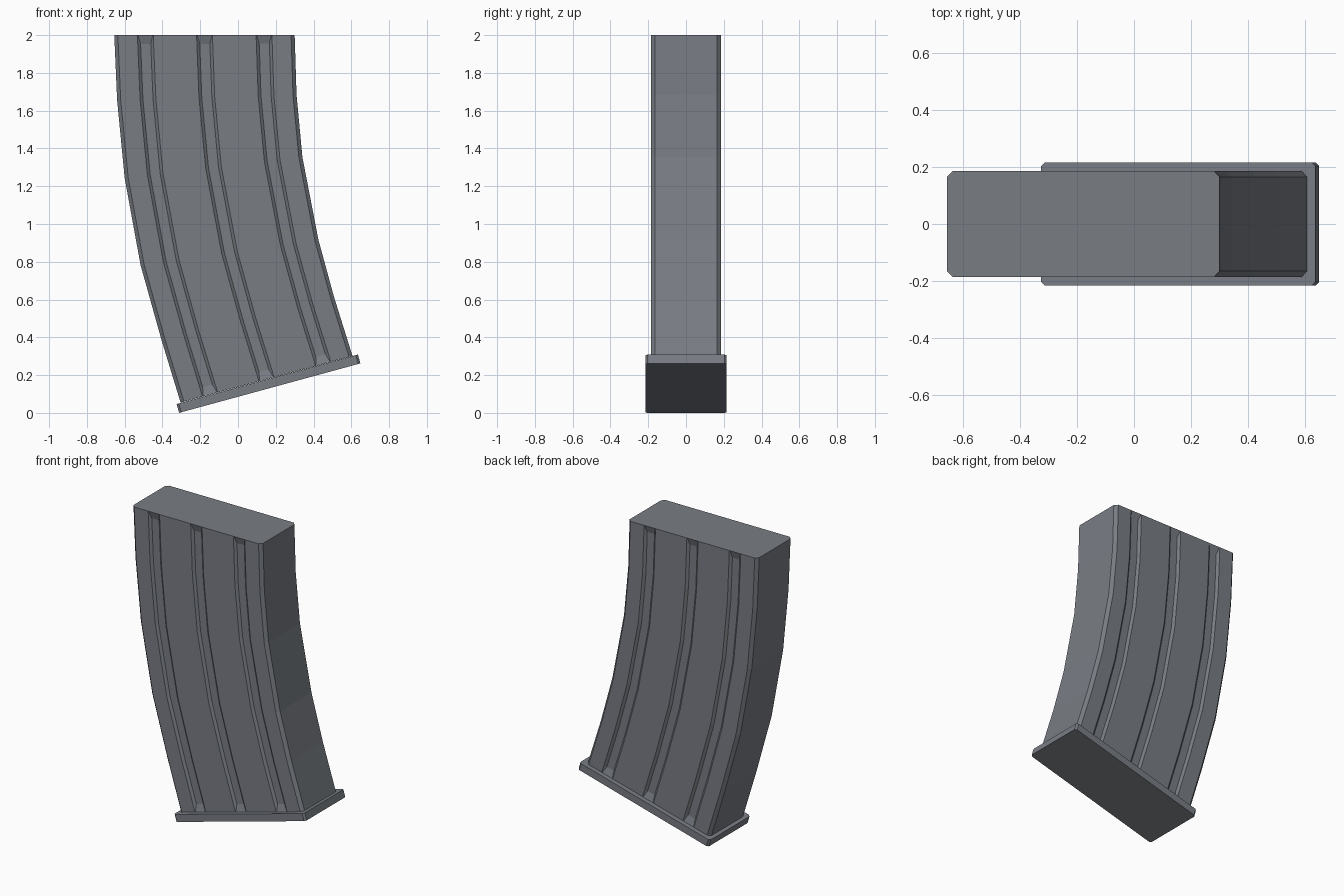
import bpy, bmesh
from mathutils import Vector

cube = bpy.data.objects.get("Cube")
if cube:
    bpy.data.objects.remove(cube)

steel = bpy.data.materials.new("gunmetal grey")
steel.use_nodes = True
color = (0.19, 0.205, 0.23, 1)
steel.diffuse_color = color
steel.node_tree.nodes["Principled BSDF"].inputs["Base Color"].default_value = color


def loft(name, rings):
    """Skin a stack of closed rings and cap both ends."""
    bm = bmesh.new()
    rows = [[bm.verts.new(p) for p in ring] for ring in rings]
    n = len(rows[0])
    for a, b in zip(rows, rows[1:]):
        for i in range(n):
            j = (i + 1) % n
            bm.faces.new((a[i], a[j], b[j], b[i]))
    bm.faces.new(rows[0])
    bm.faces.new(rows[-1])
    bmesh.ops.recalc_face_normals(bm, faces=bm.faces)
    mesh = bpy.data.meshes.new(name)
    bm.to_mesh(mesh)
    bm.free()
    mesh.materials.append(steel)
    obj = bpy.data.objects.new(name, mesh)
    bpy.context.collection.objects.link(obj)
    return obj


# Curved body: rear and front edge of each section, top to bottom
rear = [(-.655, 2), (-.64, 1.656), (-.60, 1.243), (-.516, .783), (-.405, .386), (-.304, .055)]
fore = [(.30, 2), (.31, 1.683), (.341, 1.354), (.426, .915), (.51, .608), (.606, .302)]
sections = [(Vector(a), Vector(b)) for a, b in zip(rear, fore)]


def between(k, f):
    (a, b), (c, d) = sections[k], sections[k + 1]
    return a.lerp(c, f), b.lerp(d, f)


# Extra sections where the grooves ramp up to the surface
sections = [sections[0], between(0, .14)] + sections[1:-1] + [between(4, .86), sections[-1]]

HALF, CHAMFER, DEPTH = .185, .02, .014


def body_ring(section, is_end):
    a, b = section
    wall = .003 if is_end else .016
    depth = 0 if is_end else DEPTH
    side = [(0, HALF - CHAMFER), (CHAMFER, HALF)]
    for mid in (.172, .5, .83):
        lo, hi = mid - .044, mid + .044
        side += [(lo, HALF), (lo + wall, HALF - depth), (hi - wall, HALF - depth), (hi, HALF)]
    side += [(1 - CHAMFER, HALF), (1, HALF - CHAMFER)]
    outline = [(t, -y) for t, y in side] + side[::-1]
    ring = []
    for t, y in outline:
        p = a.lerp(b, t)
        ring.append((p.x, y, p.y))
    return ring


last = len(sections) - 1
loft("magazine_body", [body_ring(s, i in (0, last)) for i, s in enumerate(sections)])

# Tilted base plate with clipped corners
top_rear, top_fore = Vector((-.325, .047)), Vector((.635, .309))
down = Vector((.013, -.047))


def plate_ring(offset):
    ring = []
    c, w = .012, .215
    for t, y in ((0, c - w), (c, -w), (1 - c, -w), (1, c - w),
                 (1, w - c), (1 - c, w), (c, w), (0, w - c)):
        p = top_rear.lerp(top_fore, t) + offset
        ring.append((p.x, y, p.y))
    return ring


loft("base_plate", [plate_ring(Vector((0, 0))), plate_ring(down)])
